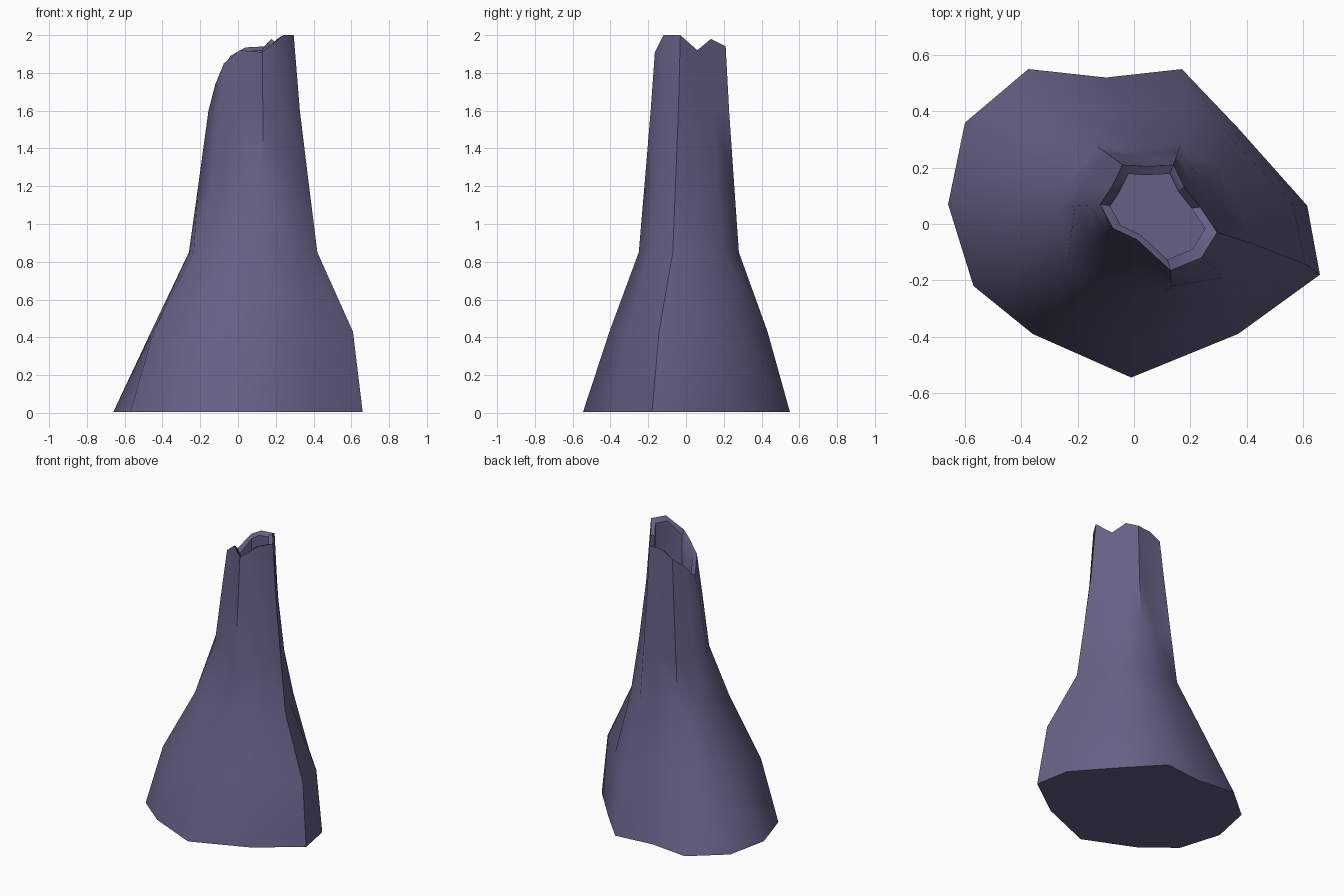
import bpy, bmesh

if "Cube" in bpy.data.objects:
    bpy.data.objects.remove(bpy.data.objects["Cube"])

# Cross-section outlines, clockwise from the left side, 12 corners each
base = [(-.66, .07), (-.60, .36), (-.375, .55), (-.10, .52), (.17, .55), (.37, .34),
        (.615, .065), (.66, -.18), (.37, -.39), (-.01, -.545), (-.36, -.39), (-.57, -.22)]
neck = [(-.26, .06), (-.22, .16), (-.13, .275), (.02, .265), (.165, .28), (.27, .18),
        (.37, .06), (.42, -.07), (.32, -.18), (.135, -.25), (-.02, -.18), (-.17, -.09)]
rim = [(-.12, .07), (-.08, .13), (-.04, .21), (.04, .205), (.14, .21), (.178, .132),
       (.235, .06), (.295, -.03), (.24, -.12), (.13, -.165), (.01, -.055), (-.075, -.015)]
rim_z = [1.74, 1.82, 1.89, 1.935, 1.94, 1.98, 1.92, 2.0, 2.0, 1.91, 1.92, 1.85]
# The foot spreads more on the front left and back right corners
waist = neck[:]
waist[5], waist[8], waist[9] = (.295, .2), (.32, -.19), (.10, -.25)
waist[10], waist[11] = (-.09, -.22), (-.235, -.145)
# How far each corner bulges outwards at flare height
bulge = [0, 0, 0, 0, .02, .04, .08, .07, .04, .01, .06, .05]


def mix(a, b, t):
    return [(p[0] + (q[0] - p[0]) * t, p[1] + (q[1] - p[1]) * t) for p, q in zip(a, b)]


def swell(points, amounts, centre):
    return [(x + (x - centre[0]) * k * 2, y + (y - centre[1]) * k * 2)
            for (x, y), k in zip(points, amounts)]


rock = bpy.data.materials.new("dusky purple rock")
rock.diffuse_color = (0.13, 0.12, 0.24, 1)
rock.use_nodes = True
rock.node_tree.nodes["Principled BSDF"].inputs["Base Color"].default_value = rock.diffuse_color

bm = bmesh.new()


def ring(points, z):
    zs = z if isinstance(z, list) else [z] * len(points)
    return [bm.verts.new((x, y, h)) for (x, y), h in zip(points, zs)]


# Outer wall, then over the broken rim and down into the vent
flare = swell(mix(base, waist, .5), bulge, (.05, 0))
inner = mix(rim, [(.07, .04)] * 12, .19)
rings = [ring(base, 0.005), ring(flare, .43), ring(waist, .85),
         ring(mix(neck, rim, .35), 1.2), ring(mix(neck, rim, .74), 1.6),
         ring(rim, rim_z), ring(inner, [z - .02 for z in rim_z]),
         ring(inner, 1.6)]
for low, high in zip(rings, rings[1:]):
    for i in range(12):
        j = (i + 1) % 12
        bm.faces.new((low[i], low[j], high[j], high[i]))
bm.faces.new(rings[0])      # flat underside
bm.faces.new(rings[-1])     # vent floor
bmesh.ops.recalc_face_normals(bm, faces=bm.faces)

mesh = bpy.data.meshes.new("vent_chimney")
bm.to_mesh(mesh)
bm.free()
mesh.materials.append(rock)
chimney = bpy.data.objects.new("vent_chimney", mesh)
bpy.context.collection.objects.link(chimney)
bpy.context.view_layer.objects.active = chimney
chimney.select_set(True)
bpy.ops.object.shade_smooth_by_angle(angle=0.87)
